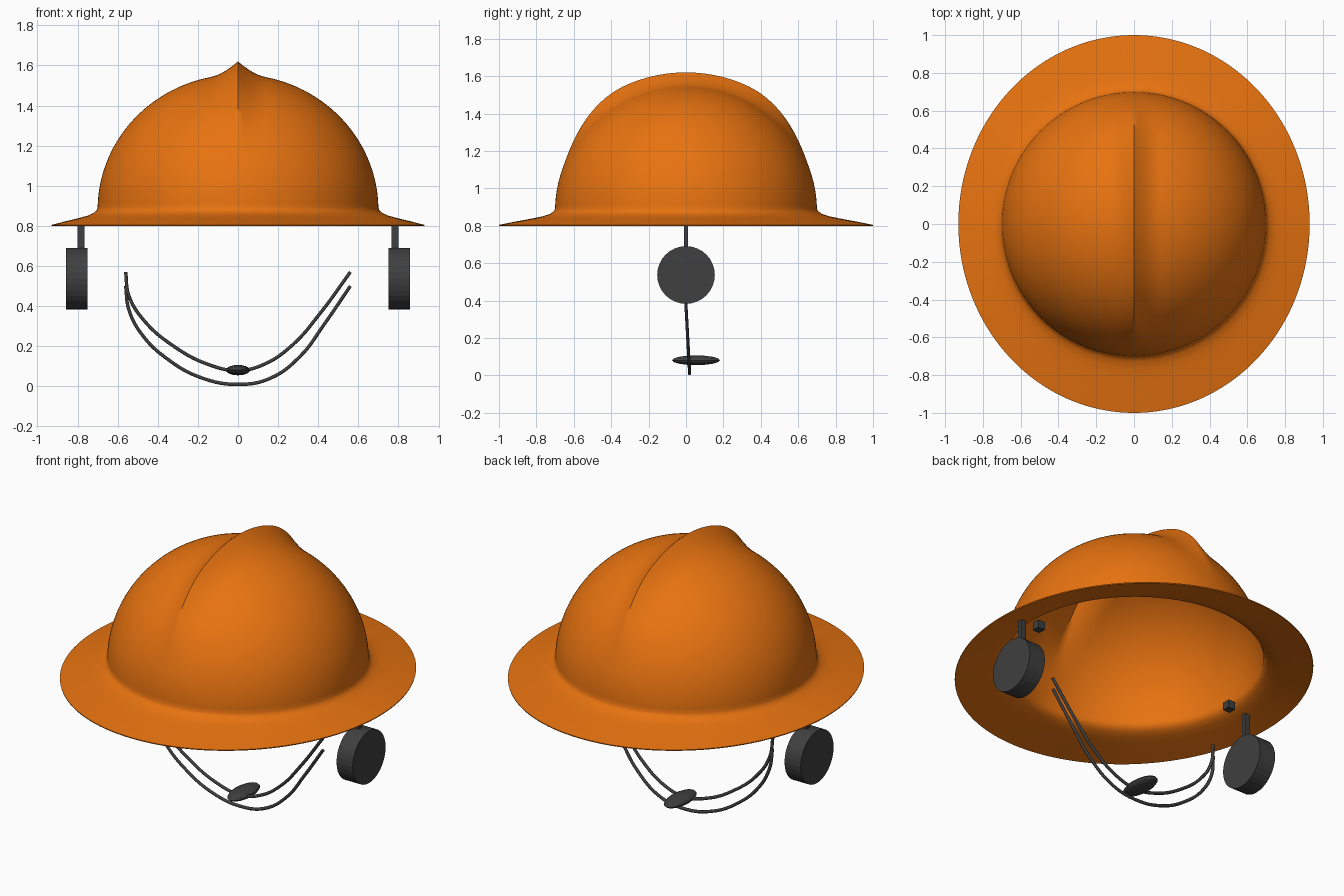
import bpy, bmesh, math
from mathutils import Vector

cube = bpy.data.objects.get("Cube")
if cube:
    bpy.data.objects.remove(cube, do_unlink=True)


def make_material(name, rgb, roughness=0.6):
    mat = bpy.data.materials.new(name)
    mat.use_nodes = True
    color = (*rgb, 1.0)
    mat.diffuse_color = color
    bsdf = mat.node_tree.nodes["Principled BSDF"]
    bsdf.inputs["Base Color"].default_value = color
    bsdf.inputs["Roughness"].default_value = roughness
    return mat


ORANGE = make_material("safety orange", (0.80, 0.17, 0.005))
DARK = make_material("dark grey", (0.05, 0.05, 0.05))


def finish(obj, name, mat, smooth_angle=None):
    obj.name = obj.data.name = name
    obj.data.materials.append(mat)
    if smooth_angle:
        bpy.ops.object.select_all(action="DESELECT")
        obj.select_set(True)
        bpy.context.view_layer.objects.active = obj
        bpy.ops.object.shade_smooth_by_angle(angle=math.radians(smooth_angle))
    return obj


def add_box(name, location, size):
    bpy.ops.mesh.primitive_cube_add(size=1, location=location)
    obj = bpy.context.object
    obj.scale = size
    return finish(obj, name, DARK)


# Helmet shell: domed crown with a raised front-to-back ridge and an oval brim
CROWN_R, CROWN_H, CROWN_Z = 0.70, 0.675, 0.88
BRIM = [(0.705, 0.878), (0.72, 0.864), (0.75, 0.851), (0.79, 0.84),
        (0.86, 0.823), (0.93, 0.805)]
SEGMENTS, RINGS = 160, 44


def ridge_height(x, elevation):
    fade = min(max((elevation - 18) / 47, 0), 1)
    fade = fade * fade * (3 - 2 * fade)
    return 0.065 * fade * max(0, 1 - abs(x) / 0.14) ** 2


def crown_point(angle, elevation):
    t = math.radians(elevation)
    r = CROWN_R * math.cos(t)
    p = Vector((r * math.cos(angle), r * math.sin(angle), CROWN_Z + CROWN_H * math.sin(t)))
    normal = (p - Vector((0, 0, CROWN_Z))).normalized()
    return p + normal * ridge_height(p.x, elevation)


def brim_point(angle, r, z):
    r_y = CROWN_R + (r - CROWN_R) * 0.30 / 0.23
    return Vector((r * math.cos(angle), r_y * math.sin(angle), z))


bm = bmesh.new()
angles = [math.tau * i / SEGMENTS for i in range(SEGMENTS)]
rings = []
for k in range(1, RINGS + 1):
    elevation = 90 - 89 * k / RINGS
    rings.append([bm.verts.new(crown_point(a, elevation)) for a in angles])
for r, z in BRIM:
    rings.append([bm.verts.new(brim_point(a, r, z)) for a in angles])
pole = bm.verts.new(crown_point(0, 90))
for j in range(SEGMENTS):
    n = (j + 1) % SEGMENTS
    bm.faces.new((pole, rings[0][j], rings[0][n]))
    for upper, lower in zip(rings, rings[1:]):
        bm.faces.new((upper[j], lower[j], lower[n], upper[n]))
mesh = bpy.data.meshes.new("helmet_shell")
bm.to_mesh(mesh)
bm.free()
shell = bpy.data.objects.new("helmet_shell", mesh)
bpy.context.collection.objects.link(shell)
bpy.context.view_layer.objects.active = shell
solid = shell.modifiers.new("thickness", "SOLIDIFY")
solid.thickness = 0.006
solid.offset = -1
bpy.ops.object.modifier_apply(modifier=solid.name)
finish(shell, "helmet_shell", ORANGE, 50)

# Ear cups, their stems, and the strap anchors inside the crown
for side, sign in (("left", 1), ("right", -1)):
    bpy.ops.mesh.primitive_cylinder_add(vertices=32, radius=0.154, depth=0.105,
                                        location=(sign * 0.804, 0, 0.537),
                                        rotation=(0, math.pi / 2, 0))
    finish(bpy.context.object, side + "_ear_cup", DARK)
    add_box(side + "_ear_cup_stem", (sign * 0.783, 0, 0.75), (0.034, 0.024, 0.17))
    add_box(side + "_strap_anchor", (sign * 0.665, 0, 0.845), (0.046, 0.046, 0.046))


# Chin straps: two parallel cords hanging in a loop
def add_strap(name, path):
    curve = bpy.data.curves.new(name, "CURVE")
    curve.dimensions = "3D"
    curve.bevel_depth = 0.009
    curve.bevel_resolution = 2
    curve.use_fill_caps = True
    curve.resolution_u = 8
    spline = curve.splines.new("BEZIER")
    spline.bezier_points.add(len(path) - 1)
    for point, (x, z) in zip(spline.bezier_points, path):
        point.co = (x, 0.02 - 0.054 * z, z)
        point.handle_left_type = point.handle_right_type = "AUTO"
    obj = bpy.data.objects.new(name, curve)
    bpy.context.collection.objects.link(obj)
    finish(obj, name, DARK)


add_strap("upper_chin_strap", [(-0.56, 0.57), (-0.545, 0.455), (-0.47, 0.33), (-0.32, 0.20),
                               (-0.15, 0.11), (0, 0.079), (0.13, 0.11), (0.27, 0.205),
                               (0.41, 0.365), (0.56, 0.57)])
add_strap("lower_chin_strap", [(-0.56, 0.50), (-0.545, 0.385), (-0.48, 0.26), (-0.35, 0.135),
                               (-0.18, 0.042), (0, 0.01), (0.16, 0.04), (0.31, 0.15),
                               (0.43, 0.31), (0.56, 0.50)])

# Strap slider: flattened oval pad
bpy.ops.mesh.primitive_uv_sphere_add(segments=16, ring_count=8, radius=1,
                                     location=(0, 0.053, 0.081))
slider = bpy.context.object
slider.scale = (0.06, 0.128, 0.026)
finish(slider, "strap_slider", DARK)
